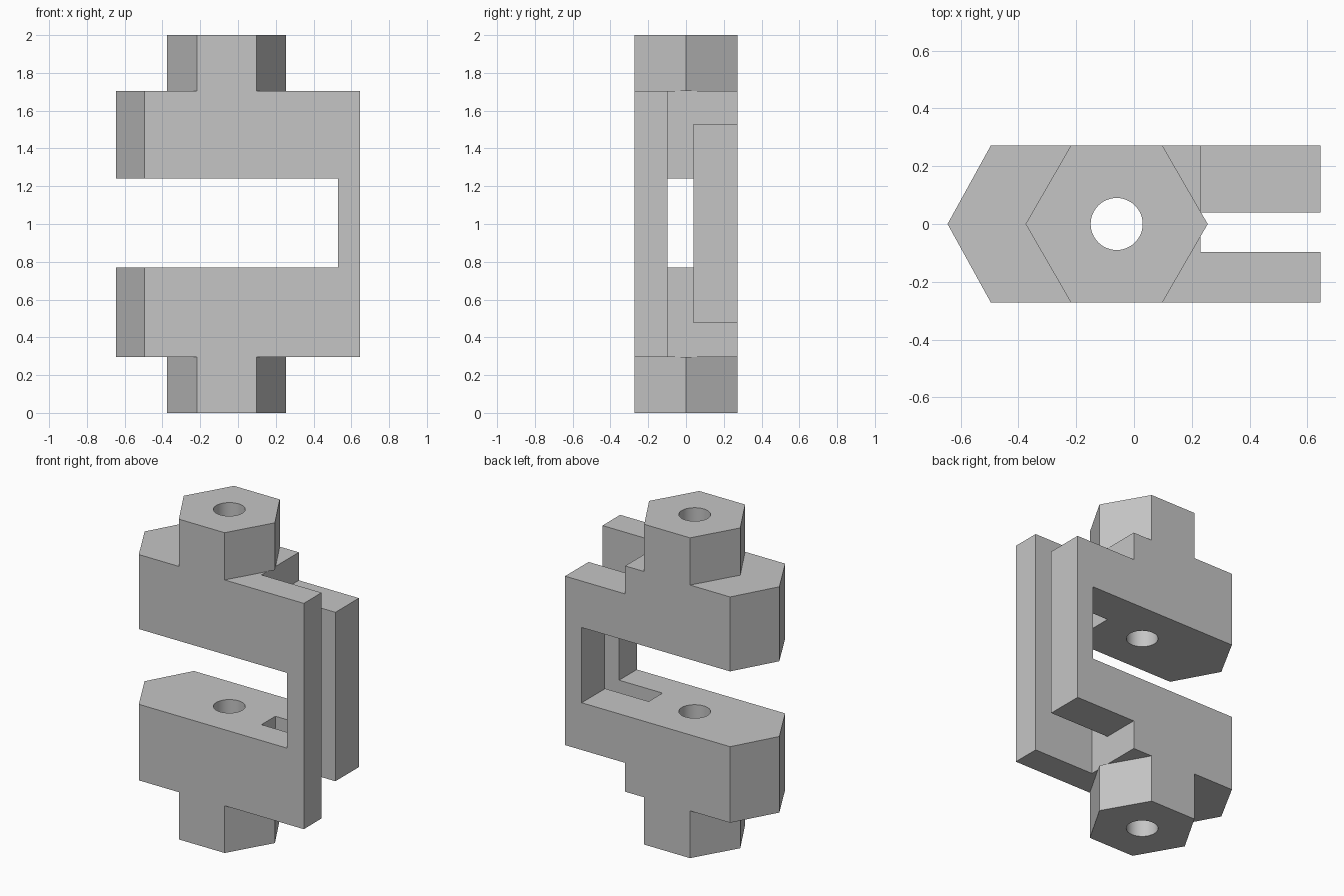
import bpy
import bmesh
import math

cube = bpy.data.objects.get("Cube")
if cube:
    bpy.data.objects.remove(cube, do_unlink=True)

# Main dimensions
HALF = 0.272                 # half thickness, front to back
TIP, SHOULDER, END = -0.645, -0.495, 0.645
LOW, HIGH = 0.295, 1.705     # body bottom and top
STEP = 0.23                  # where the forked end begins
SLOT_FRONT, SLOT_BACK = -0.097, 0.04
AXIS = -0.06                 # bore axis in x

grey = bpy.data.materials.new("plain grey")
grey.use_nodes = True
colour = (0.56, 0.56, 0.56, 1)
grey.diffuse_color = colour
grey.node_tree.nodes["Principled BSDF"].inputs["Base Color"].default_value = colour


def prism(name, outline, z0, z1):
    """Vertical prism over a counter-clockwise plan outline."""
    bm = bmesh.new()
    low = [bm.verts.new((x, y, z0)) for x, y in outline]
    top = [bm.verts.new((x, y, z1)) for x, y in outline]
    bm.faces.new(low[::-1])
    bm.faces.new(top)
    n = len(outline)
    for i in range(n):
        j = (i + 1) % n
        bm.faces.new((low[i], low[j], top[j], top[i]))
    mesh = bpy.data.meshes.new(name)
    bm.to_mesh(mesh)
    bm.free()
    mesh.materials.append(grey)
    obj = bpy.data.objects.new(name, mesh)
    bpy.context.collection.objects.link(obj)
    return obj


def box(name, x0, x1, y0, y1, z0, z1):
    return prism(name, [(x0, y0), (x1, y0), (x1, y1), (x0, y1)], z0, z1)


def combine(target, tool, operation):
    """Apply a boolean and discard the tool."""
    mod = target.modifiers.new(operation.lower(), 'BOOLEAN')
    mod.operation = operation
    mod.solver = 'EXACT'
    mod.object = tool
    bpy.ops.object.select_all(action='DESELECT')
    bpy.context.view_layer.objects.active = target
    target.select_set(True)
    bpy.ops.object.modifier_apply(modifier=mod.name)
    bpy.data.objects.remove(tool, do_unlink=True)


# Body with a pointed left end
body = prism("clamp_body", [(TIP, 0), (SHOULDER, -HALF), (END, -HALF),
                            (END, HALF), (SHOULDER, HALF)], LOW, HIGH)

# Fork slot, and the shorter back prong
combine(body, box("slot", STEP, 1, SLOT_FRONT, SLOT_BACK, 0, 2), 'DIFFERENCE')
for z0, z1 in ((0, 0.475), (1.53, 2)):
    combine(body, box("prong_step", STEP, 1, 0, 1, z0, z1), 'DIFFERENCE')

# Window open to the pointed end
combine(body, box("window", -1, 0.53, -1, 1, 0.77, 1.24), 'DIFFERENCE')

# Hexagonal bosses above and below
hexagon = [(AXIS - 0.315, 0), (AXIS - 0.158, -HALF), (AXIS + 0.158, -HALF),
           (AXIS + 0.315, 0), (AXIS + 0.158, HALF), (AXIS - 0.158, HALF)]
for z0, z1 in ((0, LOW), (HIGH, 2)):
    combine(body, prism("boss", hexagon, z0, z1), 'UNION')

# Vertical bore through everything
SIDES = 48
circle = [(AXIS + 0.09 * math.cos(math.tau * i / SIDES),
           0.09 * math.sin(math.tau * i / SIDES)) for i in range(SIDES)]
combine(body, prism("bore", circle, -1, 3), 'DIFFERENCE')

bpy.ops.object.shade_smooth_by_angle(angle=math.radians(30))
